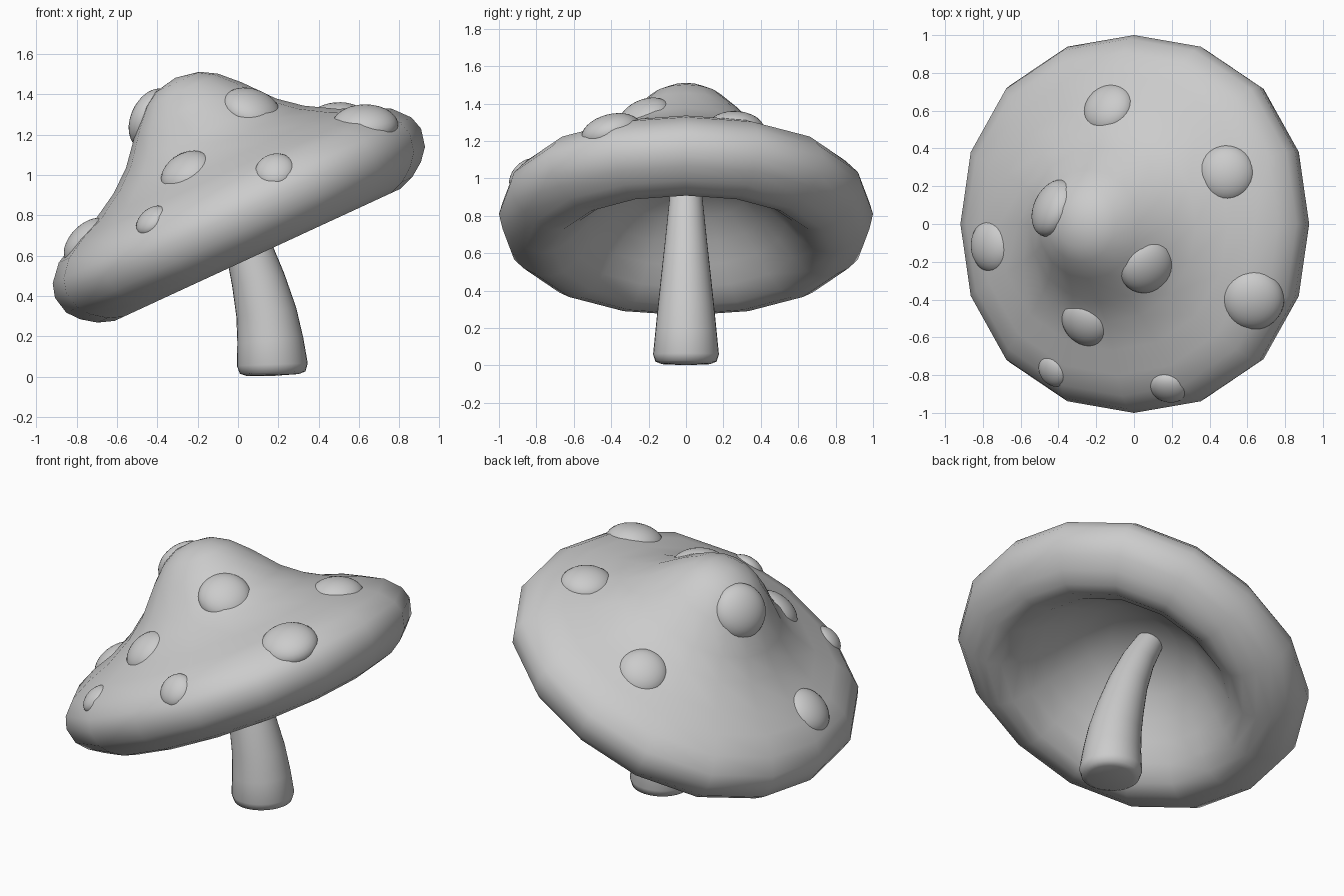
import bpy, bmesh, math
from mathutils import Vector, Matrix
from mathutils.bvhtree import BVHTree

if "Cube" in bpy.data.objects:
    bpy.data.objects.remove(bpy.data.objects["Cube"])


def finish(bm, name):
    bmesh.ops.recalc_face_normals(bm, faces=bm.faces)
    for f in bm.faces:
        f.smooth = True
    mesh = bpy.data.meshes.new(name)
    bm.to_mesh(mesh)
    bm.free()
    obj = bpy.data.objects.new(name, mesh)
    bpy.context.collection.objects.link(obj)
    return obj


def loft(bm, rings):
    for a, b in zip(rings, rings[1:]):
        n = max(len(a), len(b))
        for i in range(n):
            j = (i + 1) % n
            if len(a) == 1:
                bm.faces.new((a[0], b[i], b[j]))
            elif len(b) == 1:
                bm.faces.new((a[i], a[j], b[0]))
            else:
                bm.faces.new((a[i], a[j], b[j], b[i]))


def ring(bm, matrix, r, z, sides, square=0.0):
    # square > 0 pushes the diagonals slightly outwards
    if r == 0:
        return [bm.verts.new(matrix @ Vector((0, 0, z)))]
    verts = []
    for i in range(sides):
        t = 2 * math.pi * i / sides
        q = r * (1 + square * math.sin(2 * t) ** 2)
        verts.append(bm.verts.new(matrix @ Vector((q * math.cos(t), q * math.sin(t), z))))
    return verts


# Cap: 16-sided turned profile (radius, height), tilted sideways
profile = [(0, .74), (.12, .717), (.2, .67), (.29, .58), (.41, .437), (.52, .347),
           (.67, .26), (.8, .21), (.91, .15), (.98, .07), (1, 0), (.98, -.09),
           (.93, -.15), (.86, -.2), (.78, -.228), (.7, -.215), (.61, -.15),
           (.53, -.06), (.44, .03), (.33, .12), (.2, .18), (0, .21)]
tilt = Matrix.Translation((0, 0, .81)) @ Matrix.Rotation(math.radians(-24.8), 4, 'Y')
bm = bmesh.new()
loft(bm, [ring(bm, tilt, r, z, 16, .032 * r) for r, z in profile])
bmesh.ops.recalc_face_normals(bm, faces=bm.faces)
surface = BVHTree.FromBMesh(bm)
finish(bm, "cap")

# Stem: tapered, leaning sections (x, z, radius, lean in degrees)
sections = [(.172, .003, 0, 0), (.172, .008, .13, 2), (.172, .02, .163, 2),
            (.17, .06, .176, 2), (.16, .18, .164, 5), (.14, .32, .15, 9),
            (.1, .48, .133, 14), (.045, .66, .113, 20), (-.03, .84, .094, 26),
            (-.12, 1.0, .077, 30), (-.17, 1.08, .07, 30), (-.17, 1.08, 0, 30)]
bm = bmesh.new()
loft(bm, [ring(bm, Matrix.Translation((x, 0, z)) @ Matrix.Rotation(math.radians(-a), 4, 'Y'), r, 0, 32)
          for x, z, r, a in sections])
finish(bm, "stem")

# Spots: flattened balls half sunk into the cap surface (x, y, radius)
spots = [(-.15, .63, .13), (.49, .27, .138), (-.46, .1, .145), (-.775, -.12, .13),
         (.08, -.24, .138), (.63, -.41, .15), (-.27, -.54, .125),
         (-.44, -.785, .083), (.18, -.885, .092)]
for i, (x, y, r) in enumerate(spots):
    hit, normal, _, _ = surface.ray_cast(Vector((x, y, 3)), Vector((0, 0, -1)))
    place = (Matrix.Translation(hit - normal * .3 * r)
             @ normal.to_track_quat('Z', 'Y').to_matrix().to_4x4())
    bm = bmesh.new()
    bmesh.ops.create_uvsphere(bm, u_segments=32, v_segments=16, radius=r * 1.1,
                              matrix=place @ Matrix.Diagonal((1, 1, .6, 1)))
    finish(bm, f"spot_{i + 1}")
